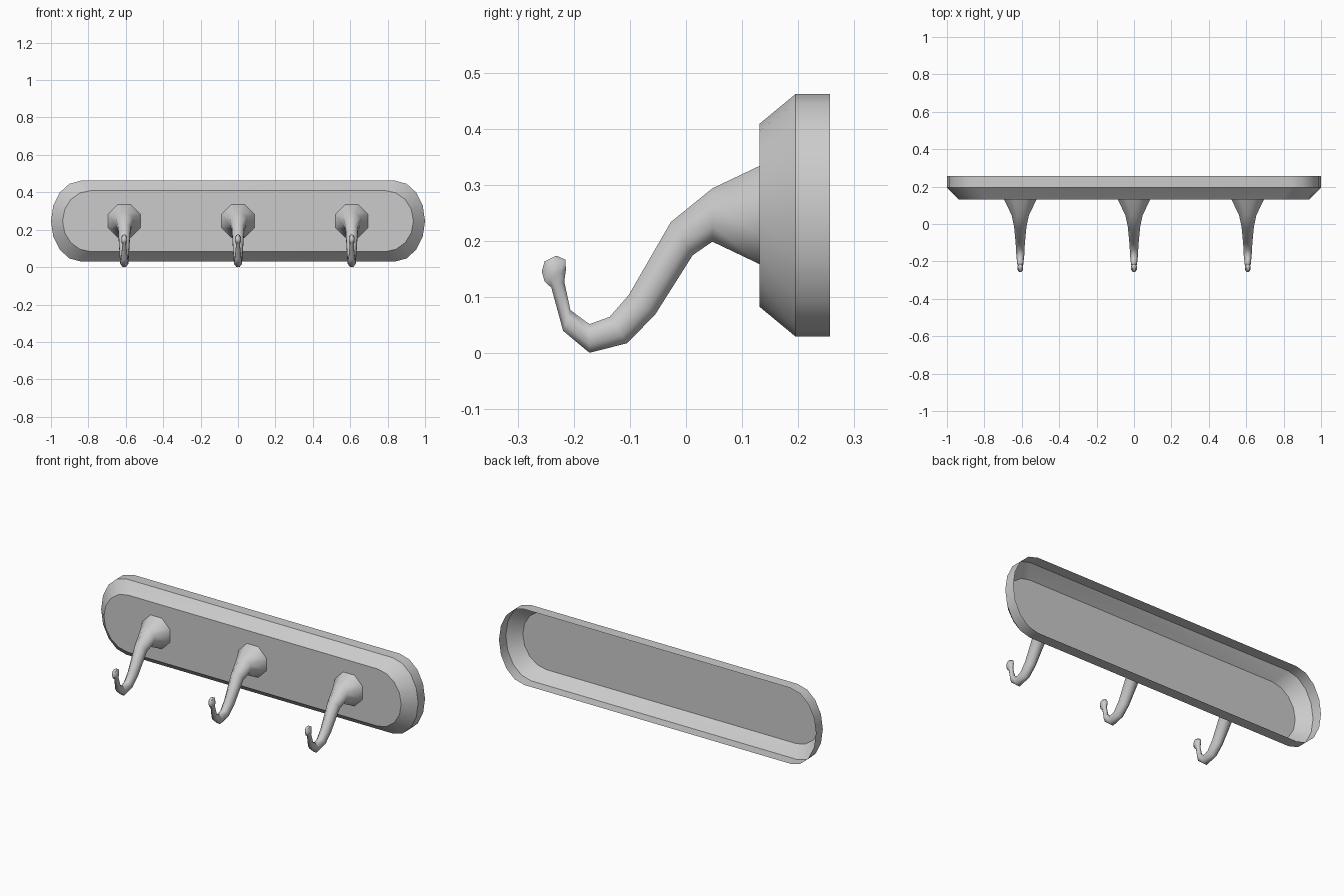
import bpy, bmesh, math
from mathutils import Vector

if "Cube" in bpy.data.objects:
    bpy.data.objects.remove(bpy.data.objects["Cube"])

ZC = 0.246  # height of the plate's centre line


def finish(name, bm, angle):
    bmesh.ops.recalc_face_normals(bm, faces=bm.faces)
    mesh = bpy.data.meshes.new(name)
    bm.to_mesh(mesh)
    bm.free()
    ob = bpy.data.objects.new(name, mesh)
    bpy.context.collection.objects.link(ob)
    bpy.ops.object.select_all(action='DESELECT')
    ob.select_set(True)
    bpy.context.view_layer.objects.active = ob
    bpy.ops.object.shade_smooth_by_angle(angle=math.radians(angle))
    return ob


def bridge(bm, a, b):
    n = len(a)
    for i in range(n):
        j = (i + 1) % n
        bm.faces.new((a[i], a[j], b[j], b[i]))


def rounded_outline(half_x, half_z, end_x, steps=4):
    # long shape with elliptical ends
    pts = []
    for side in (1, -1):
        for k in range(-steps, steps + 1):
            t = k * math.pi / 2 / steps
            pts.append((side * (half_x - end_x + end_x * math.cos(t)),
                        side * half_z * math.sin(t)))
    return pts


# Backing plate: hollow shell, open at the back, bevelled at the front
bm = bmesh.new()
rings = []
for y, hx, hz, ex in ((0.257, 1.0, 0.216, 0.16),
                      (0.195, 1.0, 0.216, 0.16),
                      (0.131, 0.938, 0.163, 0.15)):
    rings.append([bm.verts.new((x, y, ZC + z))
                  for x, z in rounded_outline(hx, hz, ex)])
bridge(bm, rings[0], rings[1])
bridge(bm, rings[1], rings[2])
bm.faces.new(rings[2])
finish("backing_plate", bm, 32)

# Hook sections: upper (y, z), lower (y, z), half width
SECTIONS = [
    ((0.131, 0.334), (0.131, 0.159), 0.087),
    ((0.047, 0.294), (0.047, 0.199), 0.046),
    ((-0.027, 0.234), (0.012, 0.175), 0.033),
    ((-0.102, 0.104), (-0.055, 0.069), 0.026),
    ((-0.136, 0.065), (-0.105, 0.018), 0.023),
    ((-0.172, 0.052), (-0.172, 0.001), 0.021),
    ((-0.206, 0.077), (-0.219, 0.040), 0.016),
    ((-0.217, 0.128), (-0.240, 0.117), 0.010),
    ((-0.214, 0.149), (-0.252, 0.128), 0.015),
    ((-0.215, 0.167), (-0.257, 0.146), 0.015),
    ((-0.231, 0.174), (-0.252, 0.164), 0.009),
]


def make_hook(name, cx):
    # eight-sided tapering tube with a small knob at the tip
    bm = bmesh.new()
    k = 1 / math.cos(math.pi / 8)
    prev = None
    for up, low, w in SECTIONS:
        up, low = Vector(up), Vector(low)
        mid, half = (up + low) / 2, (up - low) / 2
        ring = []
        for i in range(8):
            a = (i + 0.5) * math.pi / 4
            p = mid + half * (k * math.sin(a))
            ring.append(bm.verts.new((cx + w * k * math.cos(a), p.x, p.y)))
        if prev:
            bridge(bm, prev, ring)
        prev = ring
    bm.faces.new(prev)
    return finish(name, bm, 50)


for side, x in (("left", -0.608), ("middle", 0.0), ("right", 0.608)):
    make_hook("hook_" + side, x)
